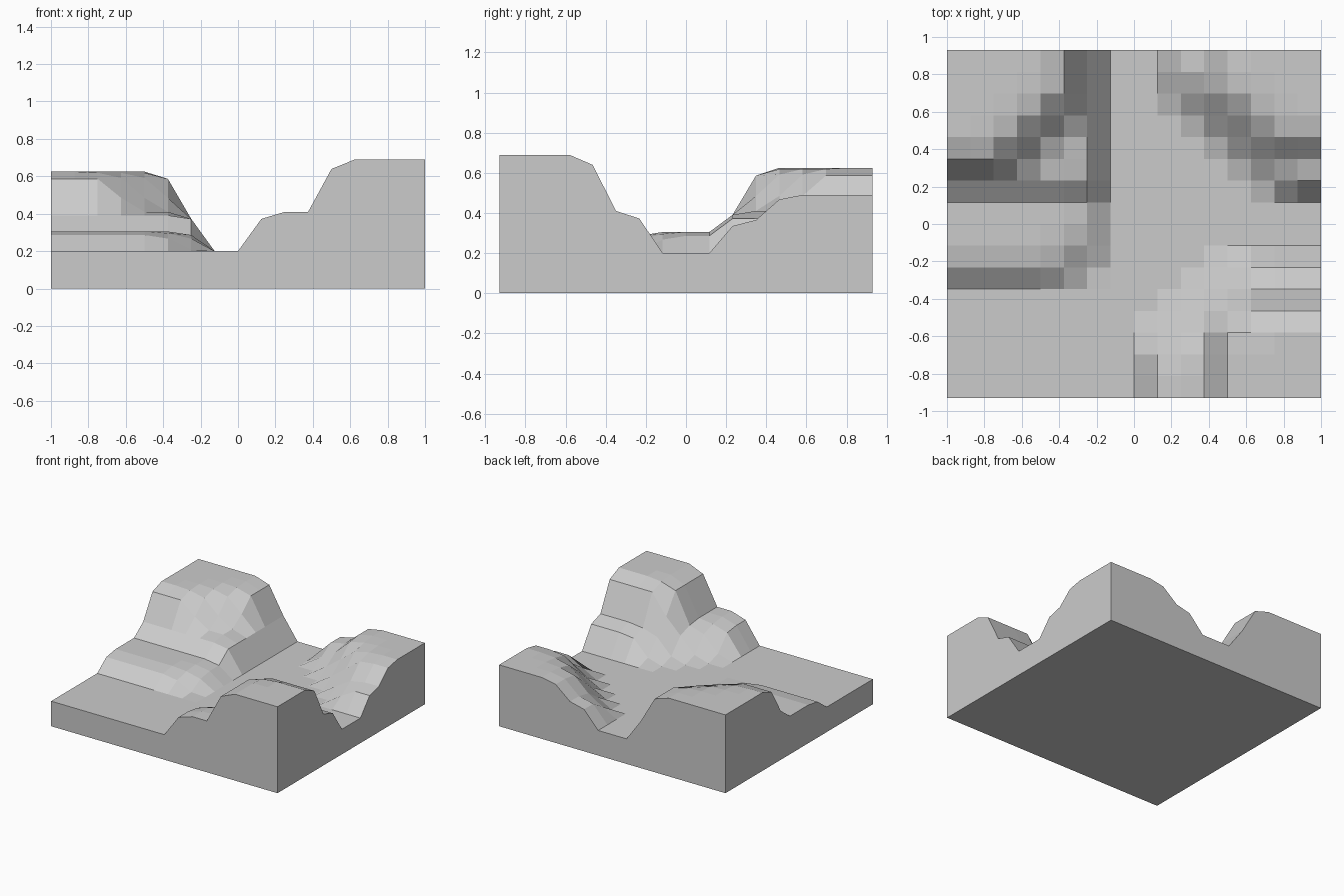
import bpy, bmesh, math

if "Cube" in bpy.data.objects:
    bpy.data.objects.remove(bpy.data.objects["Cube"])

N = 16                      # cells per side
W, D = 2.0, 1.86            # footprint
FLOOR = 0.20                # valley floor height

# Hill tiers: (foot column, x direction, foot row, y direction, rise, corner chamfer)
TIERS = [
    (8, 1, 7, -1, 0.21, 4.7),     # front right hill, lower shelf
    (11, 1, 5, -1, 0.28, 1.5),    # front right hill, summit
    (9, 1, 9, 1, 0.165, 5.3),     # back right hill, lower shelf
    (11, 1, 11, 1, 0.125, 2.75),  # back right hill, summit
    (7, -1, 9, 1, 0.105, 0.0),    # back left hill, middle shelf
    (6, -1, 10, 1, 0.215, 3.4),   # back left hill, summit
]


def ease(d):
    """Share of a tier's rise reached d cells in from its foot."""
    if d <= 0:
        return 0.0
    return 0.82 * d if d < 1 else min(1.0, 0.82 + 0.18 * (d - 1))


def tier_height(i, j, col, sx, row, sy, rise, chamfer):
    a, b = (i - col) * sx, (j - row) * sy
    return rise * ease(min(a, b, (a + b - chamfer) / math.sqrt(2)))


def height(i, j):
    z = FLOOR + sum(tier_height(i, j, *t) for t in TIERS)
    # low bench that runs along the front of the back left hill
    return z + tier_height(i, j, 7, -1, 5, 1, 0.105, 1.9)


# Terrain surface
bm = bmesh.new()
grid = [[bm.verts.new((W * (i / N - 0.5), D * (j / N - 0.5), height(i, j)))
         for i in range(N + 1)] for j in range(N + 1)]
for j in range(N):
    for i in range(N):
        bm.faces.new((grid[j][i], grid[j][i + 1], grid[j + 1][i + 1], grid[j + 1][i]))

# Straight side walls and flat base
rim = [e for e in bm.edges if e.is_boundary]
walls = bmesh.ops.extrude_edge_only(bm, edges=rim)["geom"]
for v in walls:
    if isinstance(v, bmesh.types.BMVert):
        v.co.z = 0.0
bmesh.ops.holes_fill(bm, edges=[e for e in bm.edges if e.is_boundary], sides=0)
bmesh.ops.recalc_face_normals(bm, faces=bm.faces)

mesh = bpy.data.meshes.new("terrain_block")
bm.to_mesh(mesh)
bm.free()

# Plain grey stone
grey = bpy.data.materials.new("light_grey")
grey.diffuse_color = (0.6, 0.6, 0.6, 1.0)
grey.use_nodes = True
grey.node_tree.nodes["Principled BSDF"].inputs["Base Color"].default_value = grey.diffuse_color
mesh.materials.append(grey)
terrain = bpy.data.objects.new("terrain_block", mesh)
bpy.context.collection.objects.link(terrain)
